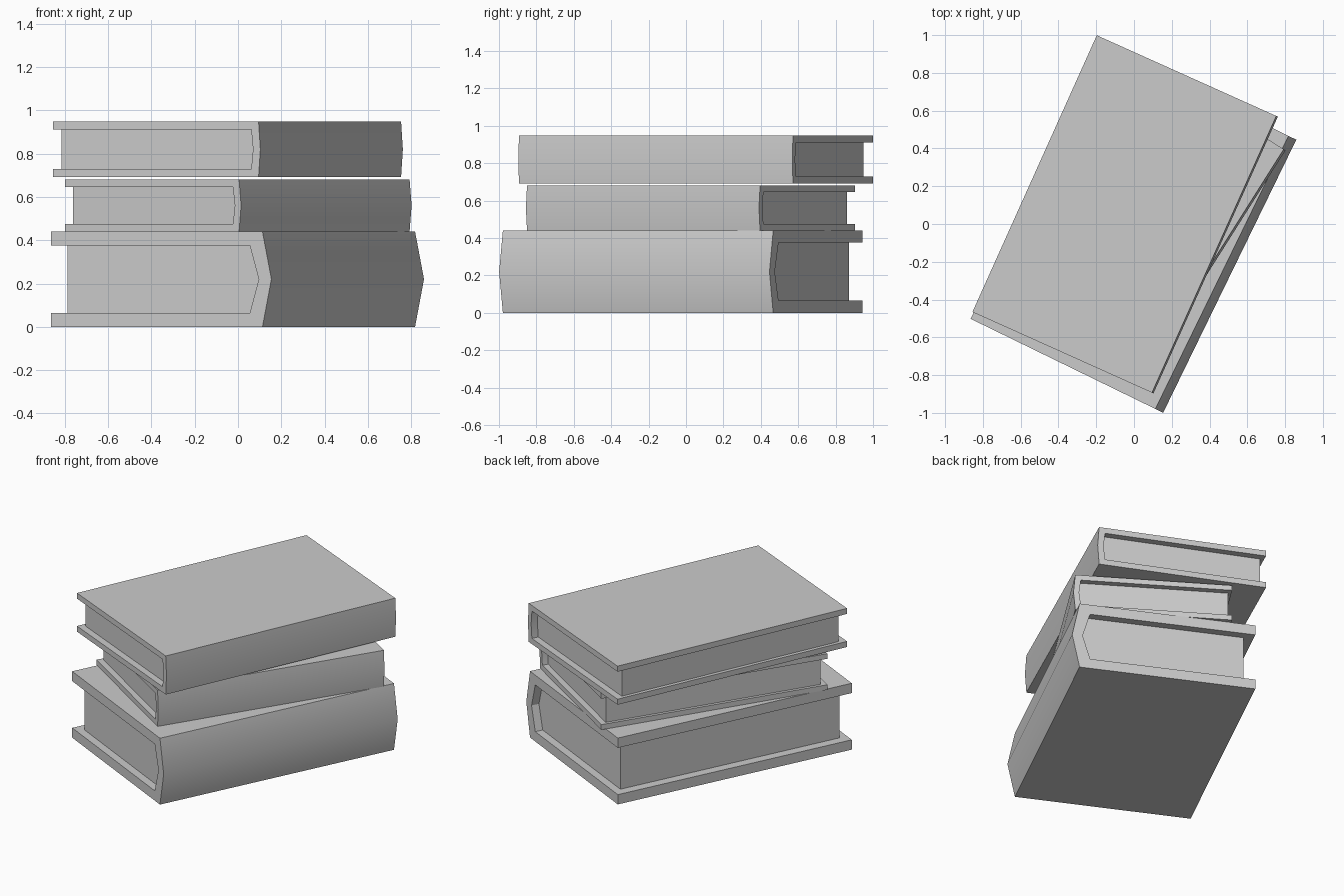
import bpy, bmesh
from math import radians

if "Cube" in bpy.data.objects:
    bpy.data.objects.remove(bpy.data.objects["Cube"])


def extrude_profile(name, profile, y0, y1, loc, turn):
    """Extrude a closed (x, z) profile along local y, then place it."""
    bm = bmesh.new()
    face = bm.faces.new([bm.verts.new((x, y0, z)) for x, z in profile])
    ext = bmesh.ops.extrude_face_region(bm, geom=[face], use_keep_orig=True)
    moved = [v for v in ext["geom"] if isinstance(v, bmesh.types.BMVert)]
    bmesh.ops.translate(bm, verts=moved, vec=(0, y1 - y0, 0))
    bmesh.ops.recalc_face_normals(bm, faces=bm.faces[:])
    mesh = bpy.data.meshes.new(name)
    bm.to_mesh(mesh)
    bm.free()
    obj = bpy.data.objects.new(name, mesh)
    bpy.context.collection.objects.link(obj)
    obj.location = loc
    obj.rotation_euler.z = radians(turn)
    bpy.ops.object.select_all(action='DESELECT')
    obj.select_set(True)
    bpy.context.view_layer.objects.active = obj
    bpy.ops.object.shade_smooth_by_angle(angle=radians(30))
    return obj


def book(name, loc, turn, width, length, height, board, bulge, fore, end):
    """Origin is the front end of the spine's lower edge; spine runs along +y."""
    t, h, w = board, height, width
    # inner spine line, shared by cover and pages
    inner = [(-t, t), (-t + bulge, h / 2), (-t, h - t)]
    # C-shaped hard cover with a ridged spine
    cover = [(-w, 0), (0, 0), (bulge, h / 2), (0, h), (-w, h), (-w, h - t)]
    cover += inner[::-1] + [(-w, t)]
    extrude_profile(name + "_cover", cover, 0, length, loc, turn)
    # page block, set back from the fore edge and both ends
    pages = [(-w + fore, t)] + inner + [(-w + fore, h - t)]
    extrude_profile(name + "_pages", pages, end, length - end, loc, turn)


# stack of three books, each turned a little differently
book("bottom_book", (0.113, -0.979, 0), -26.0,
     1.088, 1.608, 0.44, 0.065, 0.046, 0.06, 0.051)
book("middle_book", (0.005, -0.85, 0.44), -32.3,
     0.951, 1.474, 0.24, 0.034, 0.011, 0.02, 0.038)
book("top_book", (0.095, -0.893, 0.692), -24.2,
     1.042, 1.606, 0.256, 0.037, 0.009, 0.024, 0.044)
